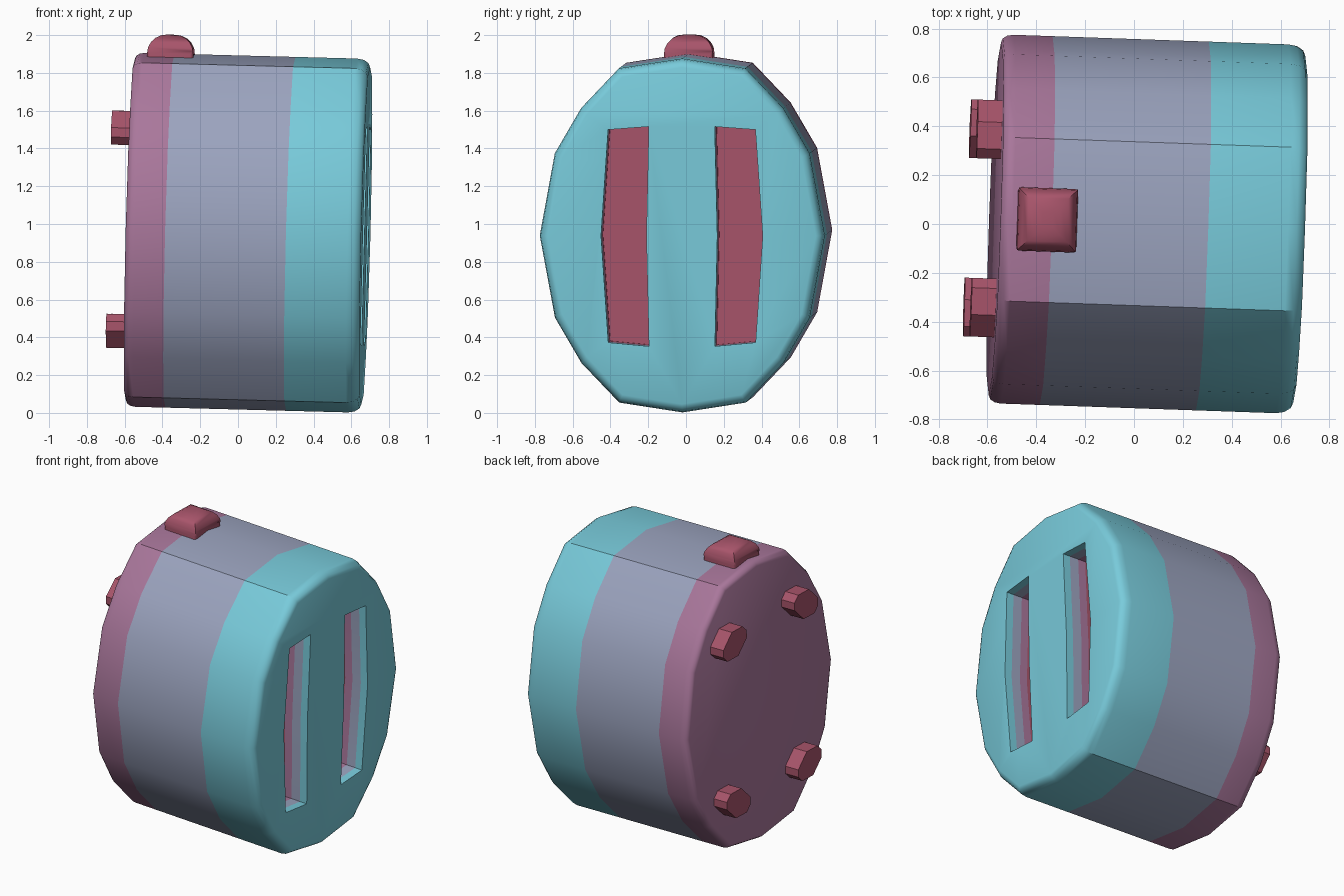
import bpy, bmesh, math
from mathutils import Matrix, Vector

if "Cube" in bpy.data.objects:
    bpy.data.objects.remove(bpy.data.objects["Cube"])


def material(name, rgb):
    m = bpy.data.materials.new(name)
    m.diffuse_color = (*rgb, 1)
    m.use_nodes = True
    m.node_tree.nodes["Principled BSDF"].inputs["Base Color"].default_value = m.diffuse_color
    return m


MATS = [material("turquoise", (0.19, 0.60, 0.71)),
        material("blue_grey", (0.33, 0.37, 0.52)),
        material("mauve", (0.40, 0.185, 0.33)),
        material("rose_red", (0.39, 0.089, 0.145))]
TURQ, GREY, MAUVE, RED = range(4)

# whole model leans slightly
TILT = (Matrix.Translation((0.045, 0, 0.954)) @ Matrix.Rotation(math.radians(-2), 4, 'Z')
        @ Matrix.Rotation(math.radians(1.5), 4, 'Y'))


def loft(name, profile, rings, side_mats, cap_mats, smooth=None):
    """Sweep a (y, z) profile along x; rings are (x, y scale, z scale)."""
    bm = bmesh.new()
    loops = [[bm.verts.new((x, y * sy, z * sz)) for y, z in profile] for x, sy, sz in rings]
    n = len(profile)
    for a, b, mat in zip(loops, loops[1:], side_mats):
        for i in range(n):
            f = bm.faces.new((a[i], a[(i + 1) % n], b[(i + 1) % n], b[i]))
            f.material_index = mat
    for loop, mat in zip((loops[0], loops[-1]), cap_mats):
        bm.faces.new(loop).material_index = mat
    return finish(name, bm, smooth)


def finish(name, bm, smooth=None):
    bmesh.ops.recalc_face_normals(bm, faces=bm.faces)
    me = bpy.data.meshes.new(name)
    bm.to_mesh(me)
    bm.free()
    for m in MATS:
        me.materials.append(m)
    ob = bpy.data.objects.new(name, me)
    bpy.context.collection.objects.link(ob)
    ob.matrix_world = TILT
    if smooth:
        me.shade_smooth()
        me.set_sharp_from_angle(angle=math.radians(smooth))
    return ob


# 16-sided oval body with rounded ends and three colour bands
quarter = [(0.755, 0), (0.675, 0.435), (0.535, 0.675), (0.335, 0.885), (0, 0.937)]
half = quarter + [(-y, z) for y, z in quarter[-2::-1]]
oval = half + [(y, -z) for y, z in half[-2:0:-1]]


def rounded_end(x_end, r, side):
    out = []
    for k in range(4):
        t = math.pi / 2 * k / 3
        drop = r * 0.65 * (1 - math.cos(t))
        out.append((x_end - side * r * (1 - math.sin(t)), 1 - drop / 0.755, 1 - drop / 0.937))
    return out


left = rounded_end(-0.615, 0.05, -1)[::-1]
right = rounded_end(0.632, 0.07, 1)
rings = left + [(-0.405, 1, 1), (0.235, 1, 1)] + right
body = loft("body", oval, rings, [MAUVE] * 4 + [GREY] + [TURQ] * 4, (MAUVE, TURQ), 35)

# two bowed slots cut in the right end, lined in layers down to a red floor
slot = [(0.175, 0.578), (0.39, 0.562), (0.428, 0), (0.39, -0.565), (0.175, -0.585), (0.188, 0)]
depths = [(x, 1, 1) for x in (0.33, 0.46, 0.515, 0.58, 0.75)]
bpy.context.view_layer.objects.active = body
for s in (1, -1):
    cutter = loft("slot_cutter", [(y * s, z) for y, z in slot], depths,
                  [RED, MAUVE, GREY, TURQ], (RED, TURQ))
    cutter.hide_render = True
    mod = body.modifiers.new("slot", 'BOOLEAN')
    mod.operation = 'DIFFERENCE'
    mod.solver = 'EXACT'
    mod.object = cutter
    bpy.context.view_layer.update()
    bpy.ops.object.modifier_apply(modifier=mod.name)
    bpy.data.objects.remove(cutter)
body.data.set_sharp_from_angle(angle=math.radians(35))

# four feet on the left end, mirrored in both directions
foot = [(0.08, -0.09), (0.12, -0.05), (0.12, 0), (0.03, 0.09),
        (-0.08, 0.09), (-0.12, 0.05), (-0.12, 0), (-0.03, -0.09)]
for sy in (1, -1):
    for sz in (1, -1):
        pts = [(sy * (0.365 + y), sz * (0.538 + z)) for y, z in foot]
        loft("foot", pts, [(-0.715, 1, 1), (-0.60, 1, 1)], [RED], (RED, RED))

# domed square button on top
bm = bmesh.new()
bmesh.ops.create_cube(bm, size=1, matrix=Matrix.Translation((-0.425, 0.003, 0.935))
                      @ Matrix.Diagonal((0.245, 0.26, 0.205, 1)))
top_edges = [e for e in bm.edges if all(v.co.z > 0.95 for v in e.verts)]
bmesh.ops.bevel(bm, geom=top_edges, offset=0.1, segments=5, profile=0.5, affect='EDGES')
upright = [e for e in bm.edges if abs(e.verts[0].co.z - e.verts[1].co.z) > 0.09]
bmesh.ops.bevel(bm, geom=upright, offset=0.015, segments=2, profile=0.5, affect='EDGES')
for f in bm.faces:
    f.material_index = RED
finish("button", bm, 50)
